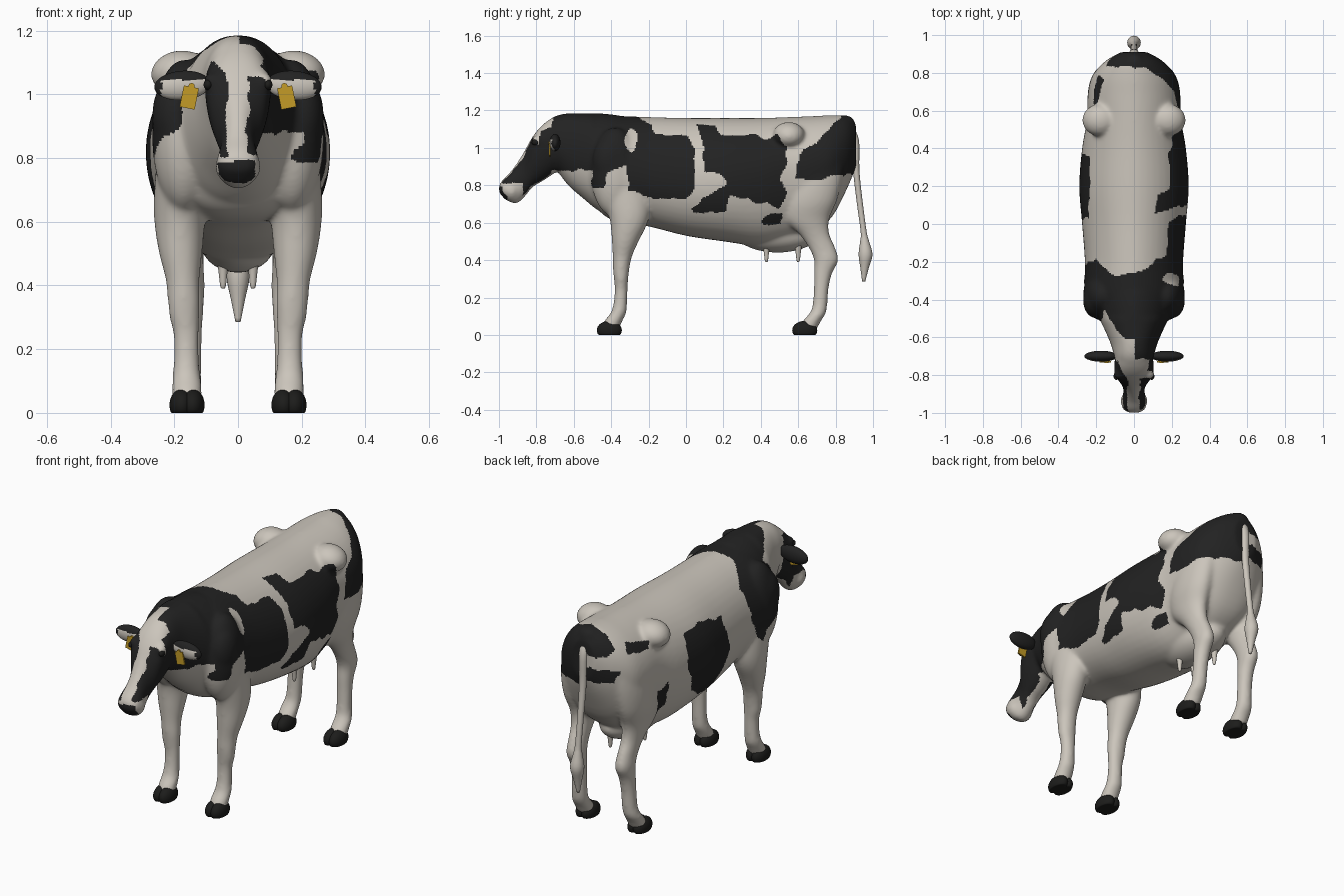
import bpy, bmesh, math
from mathutils import Matrix, Vector, noise

cube = bpy.data.objects.get("Cube")
if cube:
    bpy.data.objects.remove(cube, do_unlink=True)


def material(name, colour, roughness=0.8):
    mat = bpy.data.materials.new(name)
    mat.use_nodes = True
    shader = mat.node_tree.nodes["Principled BSDF"]
    mat.diffuse_color = (*colour, 1)
    shader.inputs["Base Color"].default_value = (*colour, 1)
    shader.inputs["Roughness"].default_value = roughness
    return mat


WHITE = material("cream white coat", (0.6, 0.56, 0.5))
BLACK = material("black coat", (0.016, 0.016, 0.016))
HORN = material("dark hoof", (0.012, 0.012, 0.011))
YELLOW = material("yellow tag", (0.55, 0.33, 0.02))
SIDES = ((1, "left"), (-1, "right"))


def finish(bm, name, *mats, smooth=True):
    bmesh.ops.recalc_face_normals(bm, faces=bm.faces)
    mesh = bpy.data.meshes.new(name)
    bm.to_mesh(mesh)
    bm.free()
    for mat in mats:
        mesh.materials.append(mat)
    if smooth:
        mesh.shade_smooth()
    ob = bpy.data.objects.new(name, mesh)
    bpy.context.collection.objects.link(ob)
    return ob


def resample(rows, steps=4):
    """Smooth curve through the given rows of numbers."""
    out = []
    for i in range(len(rows) - 1):
        a, b, c, d = (rows[min(max(i + k, 0), len(rows) - 1)] for k in (-1, 0, 1, 2))
        for step in range(steps):
            t = step / steps
            out.append([q + t * (r - p + t * (2 * p - 5 * q + 4 * r - e + t * (3 * (q - r) + e - p))) / 2
                        for p, q, r, e in zip(a, b, c, d)])
    return out + [rows[-1]]


def loft(bm, rows, ring, sides=32):
    loops = [[bm.verts.new(Vector(ring(row, math.tau * k / sides)) / 100) for k in range(sides)]
             for row in resample(rows)]
    for one, two in zip(loops, loops[1:]):
        for k in range(sides):
            n = (k + 1) % sides
            bm.faces.new((one[k], one[n], two[n], two[k]))
    bm.faces.new(loops[0])
    bm.faces.new(loops[-1])


def upright(row, a):
    """Slice of trunk, neck or head: y, bottom, top, half width, widest height."""
    y, low, high, w, mid = row
    c, s = math.cos(a), math.sin(a)
    c = math.copysign(abs(c) ** (1.1 if s > 0 and y > -50 else 0.88), c)   # roof-like back
    return w * c, y, mid + s * ((high - mid) if s > 0 else (mid - low))


def level(side):
    """Slice of a limb: height, y, y radius, x, x radius."""
    return lambda r, a: (side * (r[3] + r[4] * math.cos(a)), r[1] + r[2] * math.sin(a), r[0])


def blob(bm, centre, radii, tilt=0):
    m = Matrix.Translation(centre) @ Matrix.Rotation(tilt, 4, "Y") @ Matrix.Diagonal((*radii, 1))
    return bmesh.ops.create_uvsphere(bm, u_segments=32, v_segments=20, radius=1, matrix=m)["verts"]


# Trunk, neck and head
TRUNK = [(-50, 74, 110, 10, 90), (-46, 66, 115, 20, 88), (-38, 61, 117, 26, 86), (-20, 58, 116.5, 26, 84),
         (0, 53, 116, 27.5, 82), (20, 50, 116, 29, 82), (40, 47.5, 116, 27.5, 84), (55, 50, 116.5, 25, 88),
         (68, 55, 117, 24.5, 90), (78, 63, 117.5, 22.3, 92), (86, 78, 117, 15.5, 97), (91, 90, 112, 7, 102)]
NECK = [(-36, 64, 117.5, 22, 90), (-46, 66, 118.5, 20, 92), (-55, 73, 118.5, 16, 95),
        (-63, 80, 118.5, 12.5, 98), (-70, 89, 117, 10.5, 103), (-76, 94, 113, 9, 103)]
HEAD = [(-100, 76, 80, 3, 78), (-98, 74, 83, 6, 78), (-94, 71, 87, 6.8, 77), (-90, 70.5, 92.5, 5.8, 79),
        (-86, 74, 99, 6, 88), (-82, 79, 106, 9, 98), (-77, 82, 112, 10.3, 102),
        (-71, 86, 116, 10, 103), (-65, 90, 116, 8, 103)]
FORELEG = [(85, -34, 13, 17, 8), (70, -31, 12, 17.8, 8.5), (60, -30.5, 10, 18.3, 8), (50, -32.5, 7.2, 18, 6.8),
           (42, -34, 5.2, 17.4, 5.4), (35, -34.7, 4.4, 17, 5.1), (30, -34.7, 3.9, 16.8, 4.8),
           (25, -34.7, 3.5, 16.3, 4.1), (18, -35, 3.6, 16.2, 4), (12, -36, 4.2, 16.2, 4.4),
           (8, -38.5, 4.8, 16, 4.8), (3, -41, 5, 16, 4.6)]
HINDLEG = [(100, 72, 14, 13, 8), (85, 69, 15, 15.5, 8.5), (72, 66, 14.8, 16.5, 8), (62, 64.5, 12.2, 16, 6.5),
           (54, 68.5, 8.2, 15.5, 5), (47, 72.5, 7.2, 15.2, 4.4), (40, 75, 6.6, 15, 4.6), (33, 73.3, 4.9, 15, 4.2),
           (25, 72.3, 4, 15.2, 4), (15, 71.5, 4, 15.5, 4.1), (11, 70, 4.5, 16, 4.6), (7, 67, 5, 16, 4.8),
           (3, 65, 5, 16, 4.6)]
bm = bmesh.new()
for rows in (TRUNK, NECK, HEAD):
    loft(bm, rows, upright, 48)
blob(bm, (0, -0.935, 0.77), (0.073, 0.055, 0.058))          # muzzle
blob(bm, (0, 0.49, 0.54), (0.12, 0.22, 0.1))                # udder
blob(bm, (0, 0.85, 1.13), (0.06, 0.055, 0.045))             # tail head
for side, _ in SIDES:
    loft(bm, FORELEG, level(side))
    loft(bm, HINDLEG, level(side))
    blob(bm, (side * 0.17, -0.38, 0.87), (0.1, 0.13, 0.24))   # shoulder
    blob(bm, (side * 0.2, -0.405, 0.93), (0.07, 0.095, 0.13))  # point of shoulder
    blob(bm, (side * 0.185, 0.55, 1.07), (0.09, 0.085, 0.068), side * 0.2)  # hip bone
    blob(bm, (side * 0.08, -0.79, 1.04), (0.03, 0.035, 0.03))  # brow

# Fuse everything into one smooth skin
rough = finish(bm, "rough_skin")
remesh = rough.modifiers.new("fuse", "REMESH")
remesh.mode = "VOXEL"
remesh.voxel_size = 0.0085
soften = rough.modifiers.new("soften", "SMOOTH")
soften.factor = 0.5
soften.iterations = 22
depsgraph = bpy.context.evaluated_depsgraph_get()
skin = bpy.data.meshes.new_from_object(rough.evaluated_get(depsgraph))
bpy.data.objects.remove(rough, do_unlink=True)
body = bpy.data.objects.new("body", skin)
bpy.context.collection.objects.link(body)

# Coat patches as outlines in y, z for each flank
LEFT = [
    [(-72, 125), (-72, 88), (-50, 88), (-50, 79), (-44, 79), (-42, 87), (-31, 91), (-31, 78), (-19, 73), (0, 72),
     (5, 78), (4, 99), (1, 106), (-17, 107), (-19, 113), (-27, 116), (-27, 125)],
    [(5, 113), (9, 104), (10, 88), (20, 85), (22, 80), (12, 75), (3, 68), (4, 65), (21, 65), (24, 75), (34, 72),
     (49, 68), (54, 75), (50, 83), (54, 93), (54, 100), (49, 107), (42, 105), (37, 107), (18, 107), (16, 112)],
    [(41, 63), (42, 59), (51, 59), (51, 65), (45, 65)],
    [(58, 83), (59, 91), (63, 99), (69, 102), (76, 110), (82, 116), (84, 125), (95, 125), (95, 87), (80, 85), (67, 83)],
]
RIGHT = [
    [(-27, 125), (-27, 114), (-19, 104), (-22, 85), (-30, 71), (-37, 78), (-50, 88), (-52, 100), (-45, 109),
     (-60, 117), (-65, 125)],
    [(3, 98), (1, 80), (8, 62), (22, 61), (32, 68), (38, 85), (36, 100), (20, 102)],
    [(52, 80), (50, 66), (56, 62), (59, 77)],
    [(63, 106), (64, 102), (79, 104), (77, 109)],
    [(84, 125), (83, 108), (88, 104), (95, 106), (95, 125)],
    [(84, 96), (85, 90), (95, 89), (95, 98)],
]


def inside(y, z, outline):
    hit = False
    for (y1, z1), (y2, z2) in zip(outline, outline[1:] + outline[:1]):
        if (z1 > z) != (z2 > z) and y < (y2 - y1) * (z - z1) / (z2 - z1) + y1:
            hit = not hit
    return hit


def is_black(p):
    x, y, z = p + 0.014 * noise.noise_vector(p * 16)
    if y < -0.72:                                            # face with a pale blaze
        if y < -0.87 and z < 0.81:
            return p.y < -0.955 and abs(x + 0.005) < 0.06 and 0.72 < z < 0.79
        if x > 0 and math.hypot((y + 0.8) / 0.02, (z - 1.06) / 0.04) < 1:
            return False
        return abs(x) > 0.033 + max(0, z - 1.06)
    if x > 0 and math.hypot((y + 0.29) / 0.035, (z - 1.04) / 0.06) < 1:
        return False
    return any(inside(100 * y, 100 * z, patch) for patch in (LEFT if x > 0 else RIGHT))


skin.materials.clear()
skin.materials.append(WHITE)
skin.materials.append(BLACK)
for face in skin.polygons:
    face.material_index = int(is_black(face.center))
skin.shade_smooth()

# Tail with its tassel
bm = bmesh.new()
loft(bm, [(112, 87, 2, 0, 2.5), (104, 90.5, 2, 0, 2.4), (88, 91, 1.7, 0, 2), (70, 93, 1.6, 0, 1.7),
          (55, 95, 1.6, 0, 1.7), (50, 95.5, 2.4, 0, 2.4), (43, 96, 3.7, 0, 3.6), (36, 95.5, 2.3, 0, 2.3),
          (28.5, 95, 0.8, 0, 0.8)], level(1), 20)
finish(bm, "tail", WHITE)

# Teats
bm = bmesh.new()
for side, _ in SIDES:
    for y in (43, 60):
        loft(bm, [(50, y, 2.4, 4.7, 2.4), (45, y, 1.5, 4.7, 1.5), (40, y, 0.9, 4.7, 0.9), (39, y, 0.4, 4.7, 0.4)],
             level(side), 16)
finish(bm, "teats", WHITE)

for side, word in SIDES:
    # Cloven hooves, flat underneath
    for place, y in (("front", -0.41), ("hind", 0.635)):
        bm = bmesh.new()
        for claw in (0.143, 0.177):
            for v in blob(bm, (side * claw, y, 0.025), (0.038, 0.067, 0.05)):
                v.co.z = max(v.co.z, 0)
        finish(bm, f"{word}_{place}_hoof", HORN)

    # Ear, pale on the lower front
    bm = bmesh.new()
    blob(bm, (side * 0.175, -0.7, 1.028), (0.088, 0.029, 0.046), side * 0.08)
    for face in bm.faces:
        face.normal_update()
        centre = face.calc_center_median()
        if face.normal.y < -0.2 and centre.z < 1.045 and abs(centre.x) < 0.24:
            face.material_index = 1
    finish(bm, f"{word}_ear", BLACK, WHITE)

    # Eye
    bm = bmesh.new()
    blob(bm, (side * 0.094, -0.805, 1.03), (0.014, 0.02, 0.016))
    finish(bm, f"{word}_eye", HORN)

    # Ear tag and its stud
    bm = bmesh.new()
    turn = Matrix.Translation((side * 0.153, -0.729, 0.99)) @ Matrix.Rotation(side * -0.2, 4, "Y")
    bmesh.ops.create_cube(bm, size=1, matrix=turn @ Matrix.Diagonal((0.048, 0.009, 0.068, 1)))
    bmesh.ops.create_cone(bm, cap_ends=True, segments=16, radius1=0.01, radius2=0.01, depth=0.012,
                          matrix=turn @ Matrix.Translation((0, 0, 0.036)) @ Matrix.Rotation(math.pi / 2, 4, "X"))
    finish(bm, f"{word}_ear_tag", YELLOW, smooth=False)
